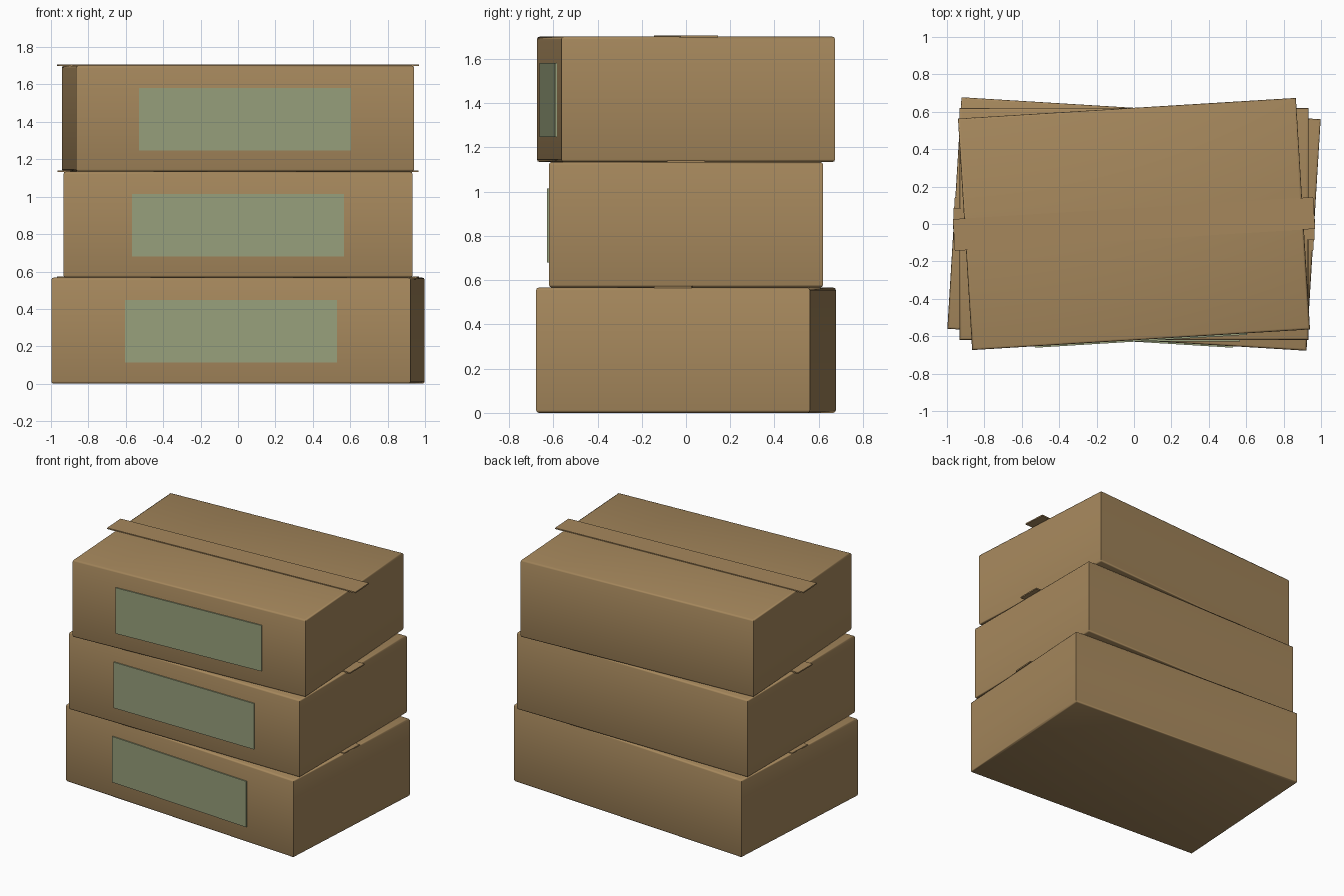
import bpy, bmesh, math
from mathutils import Matrix

if "Cube" in bpy.data.objects:
    bpy.data.objects.remove(bpy.data.objects["Cube"])


def material(name, rgb):
    m = bpy.data.materials.new(name)
    m.diffuse_color = (*rgb, 1.0)
    m.use_nodes = True
    m.node_tree.nodes["Principled BSDF"].inputs["Base Color"].default_value = m.diffuse_color
    return m


CARD = material("cardboard brown", (0.38, 0.245, 0.108))
GREEN = material("label green", (0.31, 0.35, 0.20))


def block(name, size, centre, turn, mat, bevel=0.0):
    """Box of a given size, placed then turned about the vertical axis."""
    bm = bmesh.new()
    bmesh.ops.create_cube(bm, size=1.0)
    bmesh.ops.scale(bm, vec=size, verts=bm.verts)
    if bevel:
        # soften only the top and bottom rims
        rims = [e for e in bm.edges
                if abs(e.verts[0].co.z - e.verts[1].co.z) < 1e-5]
        bmesh.ops.bevel(bm, geom=rims, offset=bevel, segments=2,
                        profile=0.5, affect='EDGES')
        # smooth over the rims, sharp at the upright corners
        for f in bm.faces:
            f.smooth = True
        for e in bm.edges:
            e.smooth = e.calc_face_angle(0) < math.radians(60)
    rot = Matrix.Rotation(math.radians(turn), 4, 'Z')
    bm.transform(rot @ Matrix.Translation(centre))
    me = bpy.data.meshes.new(name)
    bm.to_mesh(me)
    bm.free()
    me.materials.append(mat)
    ob = bpy.data.objects.new(name, me)
    bpy.context.collection.objects.link(ob)
    return ob


HEIGHT, DEPTH = 0.567, 1.24
# name, width, turn in degrees, from bottom to top
BOXES = [("bottom", 1.924, -3.5), ("middle", 1.866, 0.0), ("top", 1.81, 3.5)]

for i, (name, width, turn) in enumerate(BOXES):
    z = i * HEIGHT
    # carton
    block(name + "_carton", (width, DEPTH, HEIGHT),
          (0, 0, z + HEIGHT / 2), turn, CARD, bevel=0.012)
    # strip of tape along the lid, overhanging both ends
    block(name + "_tape", (1.93, 0.17, 0.009),
          (0, 0, z + HEIGHT + 0.0015), turn, CARD)
    # label plate on the front
    block(name + "_label", (1.135, 0.009, 0.335),
          (0, -DEPTH / 2 - 0.0035, z + 0.28), turn, GREEN)
